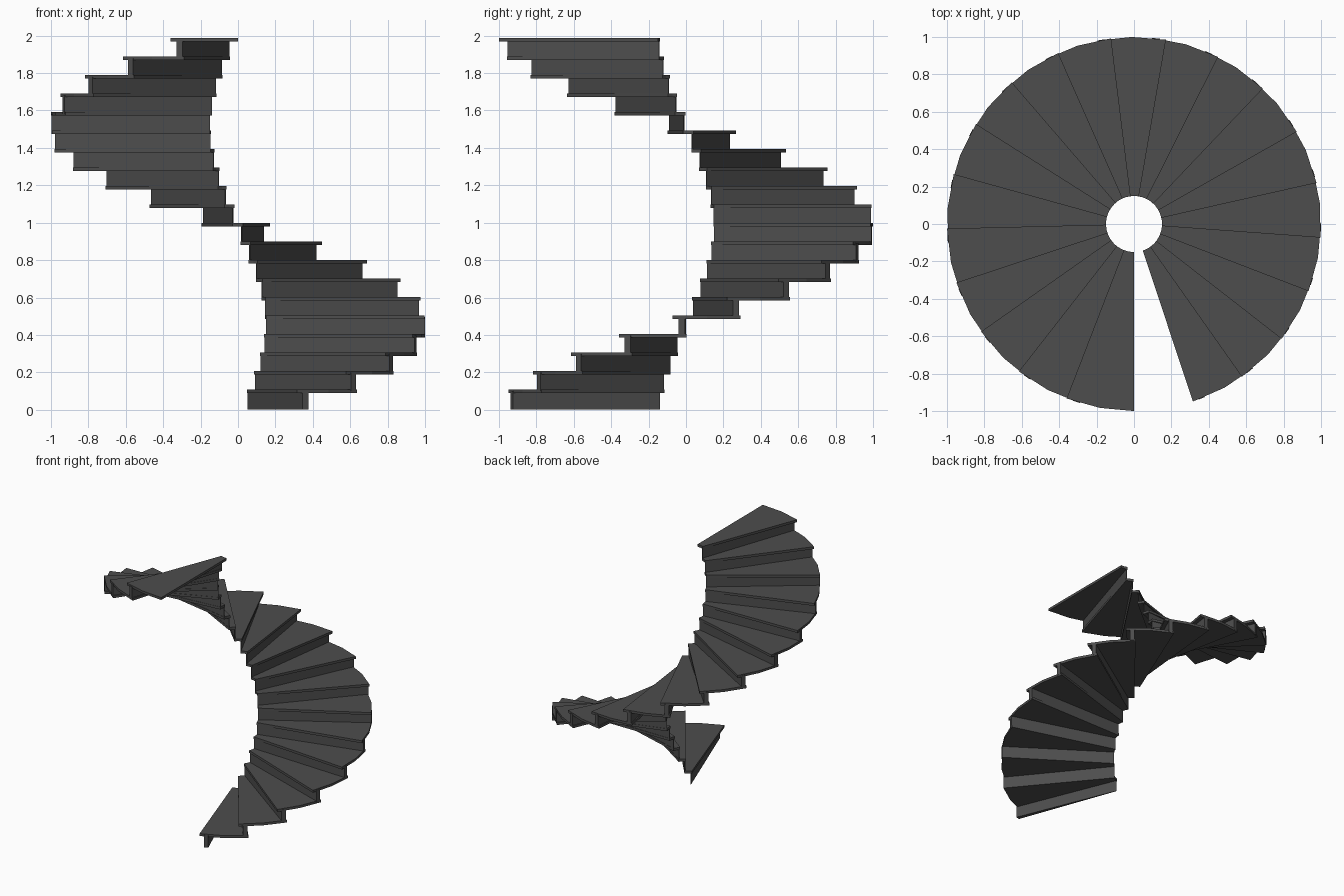
import bpy, bmesh
from math import radians, cos, sin

if "Cube" in bpy.data.objects:
    bpy.data.objects.remove(bpy.data.objects["Cube"])

STEPS = 20
RISE = 0.0989          # height from step to step
TURN = 16.87           # degrees from step to step
START = -71.65         # front edge of the first tread
TREAD_ARC = 21.15      # tread overlaps the next step as a nosing
TREAD_T = 0.02
R_IN, R_OUT = 0.15, 1.0

dark = bpy.data.materials.new("dark_grey")
dark.diffuse_color = (0.075, 0.075, 0.075, 1)
dark.use_nodes = True
dark.node_tree.nodes["Principled BSDF"].inputs["Base Color"].default_value = dark.diffuse_color


def ring_sector(name, a0, a1, z0, z1, segs):
    """Solid wedge of a ring between two angles and two heights."""
    bm = bmesh.new()
    angles = [radians(a0 + (a1 - a0) * i / segs) for i in range(segs + 1)]
    outline = [(R_OUT, a) for a in angles] + [(R_IN, a) for a in reversed(angles)]
    face = bm.faces.new([bm.verts.new((r * cos(a), r * sin(a), z0)) for r, a in outline])
    top = bmesh.ops.extrude_face_region(bm, geom=[face])["geom"]
    bmesh.ops.translate(bm, vec=(0, 0, z1 - z0),
                        verts=[v for v in top if isinstance(v, bmesh.types.BMVert)])
    bmesh.ops.recalc_face_normals(bm, faces=bm.faces)
    mesh = bpy.data.meshes.new(name)
    bm.to_mesh(mesh)
    bm.free()
    mesh.materials.append(dark)
    obj = bpy.data.objects.new(name, mesh)
    bpy.context.collection.objects.link(obj)
    return obj


for i in range(STEPS):
    a = START + TURN * i
    top = RISE * (i + 1)
    # Upright board set back under the nosing
    ring_sector(f"riser_{i + 1:02d}", a + 1.9, a + 3.8, RISE * i, top, 1)
    # Wedge-shaped tread
    ring_sector(f"tread_{i + 1:02d}", a, a + TREAD_ARC,
                top - TREAD_T / 2, top + TREAD_T / 2, 2)
